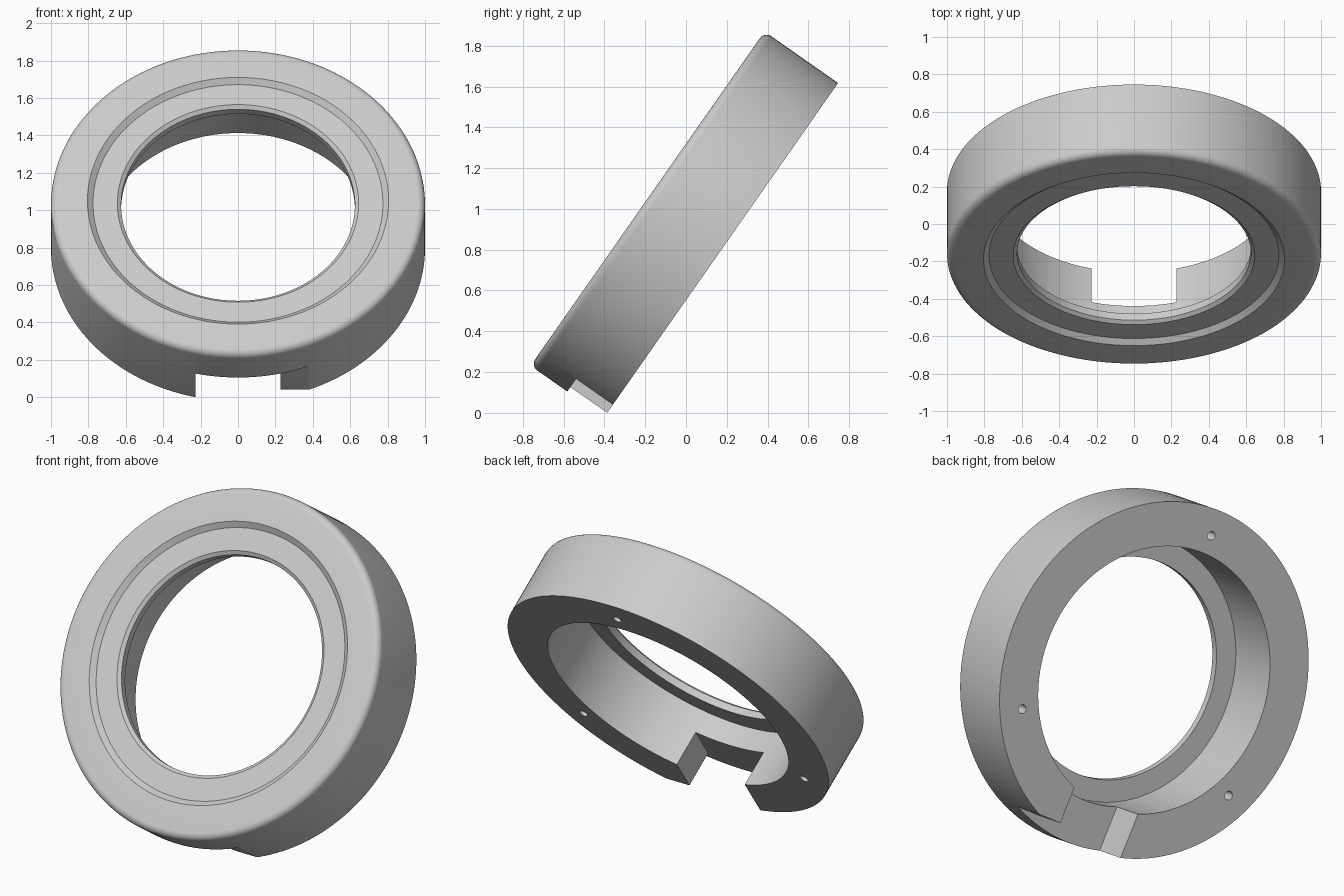
import bpy, bmesh
from math import cos, sin, pi, radians
from mathutils import Matrix, Vector

cube = bpy.data.objects.get("Cube")
if cube:
    bpy.data.objects.remove(cube, do_unlink=True)

THICK, FILLET, BORE, LIP = 0.44, 0.04, 0.75, 0.625
NOTCH_HALF, NOTCH_DEPTH = 0.228, 0.22
SEGMENTS = 160

grey = bpy.data.materials.new("light_grey")
grey.use_nodes = True
colour = (0.6, 0.6, 0.6, 1)
grey.diffuse_color = colour
grey.node_tree.nodes["Principled BSDF"].inputs["Base Color"].default_value = colour


def make_object(name, bm):
    bmesh.ops.recalc_face_normals(bm, faces=bm.faces)
    mesh = bpy.data.meshes.new(name)
    bm.to_mesh(mesh)
    bm.free()
    obj = bpy.data.objects.new(name, mesh)
    bpy.context.collection.objects.link(obj)
    mesh.materials.append(grey)
    return obj


def lathe(name, profile):
    """Revolve a closed (radius, height) profile about z."""
    bm = bmesh.new()
    verts = [bm.verts.new((r, 0, h)) for r, h in profile]
    edges = [bm.edges.new((a, b)) for a, b in zip(verts, verts[1:] + verts[:1])]
    bmesh.ops.spin(bm, geom=verts + edges, cent=(0, 0, 0), axis=(0, 0, 1),
                   angle=2 * pi, steps=SEGMENTS, use_merge=True)
    bmesh.ops.remove_doubles(bm, verts=bm.verts, dist=1e-5)
    return make_object(name, bm)


def box(name, low, high):
    low, high = Vector(low), Vector(high)
    bm = bmesh.new()
    matrix = Matrix.Translation((low + high) / 2) @ Matrix.Diagonal((*(high - low), 1))
    bmesh.ops.create_cube(bm, size=1, matrix=matrix)
    return make_object(name, bm)


def pin(name, x, y, radius, depth):
    bm = bmesh.new()
    bmesh.ops.create_cone(bm, cap_ends=True, segments=24, radius1=radius, radius2=radius,
                          depth=2 * depth, matrix=Matrix.Translation((x, y, 0)))
    return make_object(name, bm)


# Ring body: back face at height 0, rounded front rim, dished front, inner lip
rim = [(1 - FILLET + FILLET * cos(a), THICK - FILLET + FILLET * sin(a))
       for a in (i * pi / 12 for i in range(7))]
profile = [(BORE, 0), (1, 0)] + rim + [
    (0.805, THICK), (0.775, 0.415), (0.645, 0.415),
    (LIP, 0.4), (LIP, 0.357), (BORE, 0.357)]
ring = lathe("tilted_ring", profile)

# Cutters: open notch, flat relief beside it, three screw holes in the back
cutters = [
    box("notch_cutter", (-NOTCH_HALF, -1.2, -0.2), (NOTCH_HALF, -0.4, NOTCH_DEPTH)),
    box("relief_cutter", (NOTCH_HALF - 0.05, -1.2, -0.2), (0.6, -0.925, NOTCH_DEPTH)),
]
for i in range(3):
    a = pi / 2 + i * 2 * pi / 3
    cutters.append(pin("screw_hole_cutter", 0.855 * cos(a), 0.855 * sin(a), 0.025, 0.15))

for cutter in cutters:
    cutter.hide_render = True
    mod = ring.modifiers.new("cut", 'BOOLEAN')
    mod.operation = 'DIFFERENCE'
    mod.solver = 'EXACT'
    mod.object = cutter

# Bake the cuts, then drop the cutters
bpy.context.view_layer.update()
graph = bpy.context.evaluated_depsgraph_get()
result = bpy.data.meshes.new_from_object(ring.evaluated_get(graph))
ring.modifiers.clear()
ring.data = result
for cutter in cutters:
    bpy.data.objects.remove(cutter, do_unlink=True)

# Lean the ring back so that its lowest notch corner rests on the ground
ring.rotation_euler = (radians(55), 0, 0)
ring.location = (0, 0.172, 0.798)

bpy.ops.object.select_all(action='DESELECT')
ring.select_set(True)
bpy.context.view_layer.objects.active = ring
bpy.ops.object.shade_smooth_by_angle(angle=radians(25))
